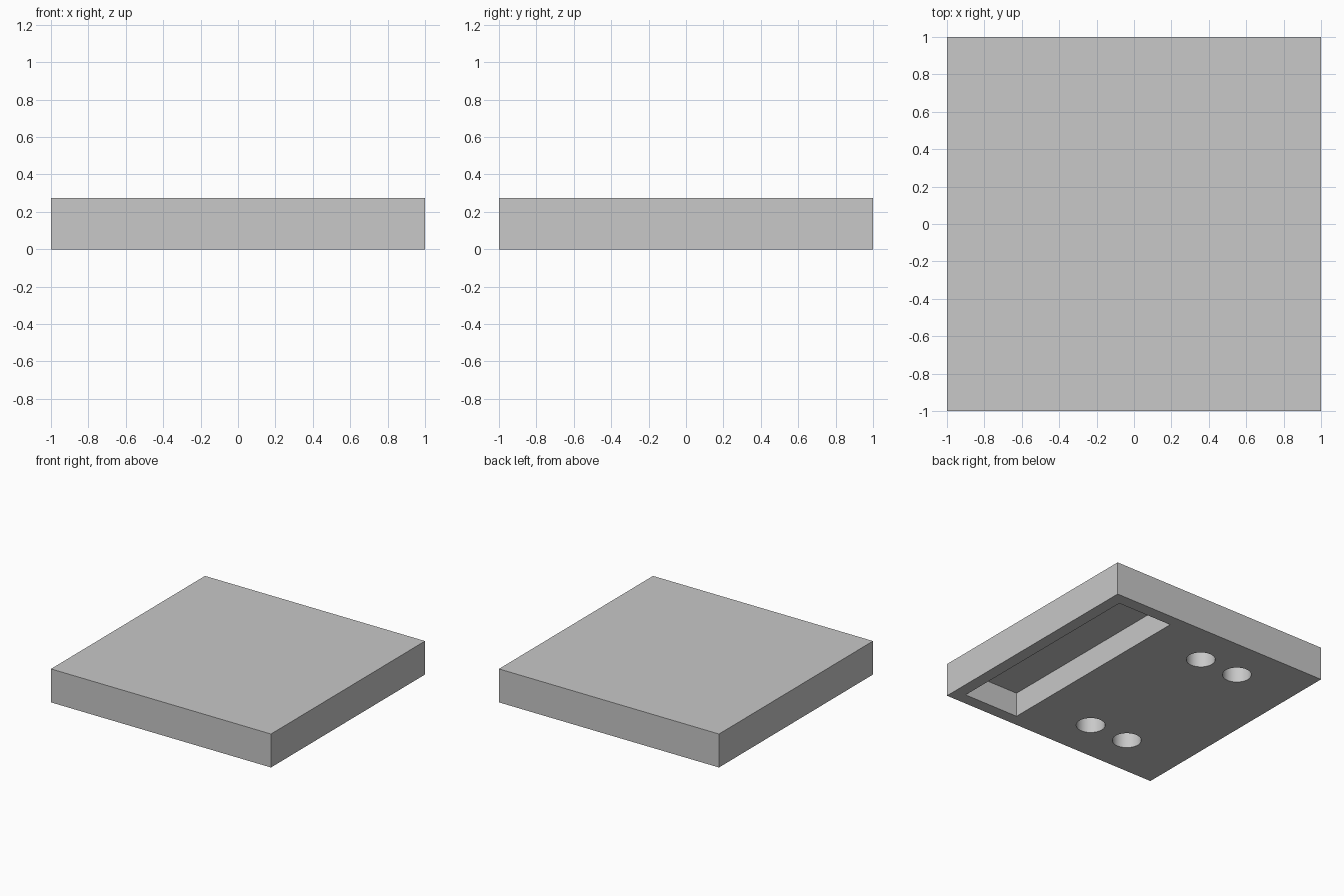
import bpy
from math import radians

HEIGHT = 0.275
DEPTH = 0.2          # depth of the slot and the holes
HOLE_RADIUS = 0.109

if "Cube" in bpy.data.objects:
    bpy.data.objects.remove(bpy.data.objects["Cube"], do_unlink=True)

# Single plain grey
grey = bpy.data.materials.new("plain_grey")
grey.use_nodes = True
colour = (0.58, 0.58, 0.58, 1)
grey.diffuse_color = colour
grey.node_tree.nodes["Principled BSDF"].inputs["Base Color"].default_value = colour


def box(name, low, high):
    centre = [(a + b) / 2 for a, b in zip(low, high)]
    bpy.ops.mesh.primitive_cube_add(size=1, location=centre)
    obj = bpy.context.object
    obj.name = name
    obj.scale = [b - a for a, b in zip(low, high)]
    bpy.ops.object.transform_apply(location=True, rotation=False, scale=True)
    obj.data.materials.append(grey)
    return obj


def hole(x, y):
    bpy.ops.mesh.primitive_cylinder_add(
        vertices=64, radius=HOLE_RADIUS, depth=2 * DEPTH, location=(x, y, 0))
    obj = bpy.context.object
    obj.name = "hole_cutter"
    obj.data.materials.append(grey)
    return obj


# Square slab
slab = box("slab", (-1, -1, 0), (1, 1, HEIGHT))

# Long slot near the +x side and four blind holes, all cut from below
cutters = [box("slot_cutter", (0.4, -0.9, -DEPTH), (0.9, 0.9, DEPTH))]
cutters += [hole(x, y) for x in (-0.115, -0.47) for y in (-0.645, 0.645)]

bpy.ops.object.select_all(action="DESELECT")
slab.select_set(True)
bpy.context.view_layer.objects.active = slab
for cutter in cutters:
    cutter.hide_render = True
    cut = slab.modifiers.new("cut", "BOOLEAN")
    cut.operation = "DIFFERENCE"
    cut.solver = "EXACT"
    cut.object = cutter
    bpy.ops.object.modifier_apply(modifier=cut.name)
    bpy.data.objects.remove(cutter, do_unlink=True)

# Round hole walls shaded smooth, all edges kept sharp
bpy.ops.object.shade_smooth_by_angle(angle=radians(30))
